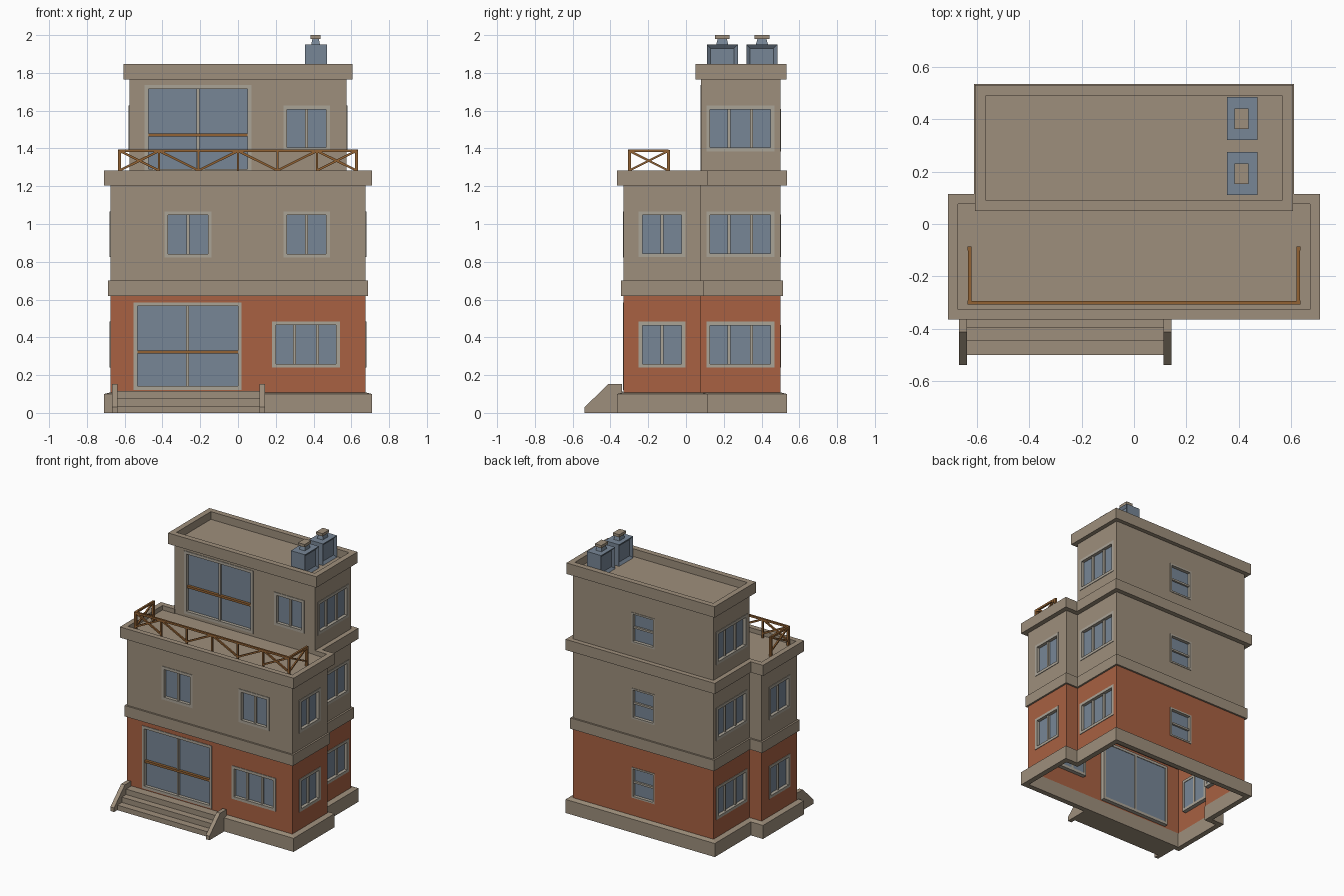
import bpy, bmesh
from mathutils import Vector

if "Cube" in bpy.data.objects:
    bpy.data.objects.remove(bpy.data.objects["Cube"])


def mat(name, rgb):
    m = bpy.data.materials.new(name)
    lin = [((c / 255 + 0.055) / 1.055) ** 2.4 for c in rgb]
    m.diffuse_color = (*lin, 1)
    m.use_nodes = True
    m.node_tree.nodes["Principled BSDF"].inputs["Base Color"].default_value = m.diffuse_color
    return m


STONE = mat("beige_render", (158, 143, 124))
RED = mat("red_brick", (168, 97, 66))
FRAME = mat("frame_grey", (170, 163, 150))
GLASS = mat("blue_glass", (119, 134, 150))
WOOD = mat("brown_wood", (146, 98, 52))


def finish(bm, name, m, recalc=True):
    if recalc:
        bmesh.ops.recalc_face_normals(bm, faces=bm.faces)
    me = bpy.data.meshes.new(name)
    bm.to_mesh(me)
    bm.free()
    me.materials.append(m)
    ob = bpy.data.objects.new(name, me)
    bpy.context.collection.objects.link(ob)
    return ob


def add_box(bm, p, q, top=1.0):
    """Box between two corners; top scales the upper face in x and y."""
    lo = [min(a, b) for a, b in zip(p, q)]
    hi = [max(a, b) for a, b in zip(p, q)]
    cx, cy = (lo[0] + hi[0]) / 2, (lo[1] + hi[1]) / 2
    v = []
    for z, s in ((lo[2], 1), (hi[2], top)):
        for x, y in ((lo[0], lo[1]), (hi[0], lo[1]), (hi[0], hi[1]), (lo[0], hi[1])):
            v.append(bm.verts.new((cx + (x - cx) * s, cy + (y - cy) * s, z)))
    for f in ((3, 2, 1, 0), (4, 5, 6, 7), (0, 1, 5, 4), (1, 2, 6, 5), (2, 3, 7, 6), (3, 0, 4, 7)):
        bm.faces.new([v[i] for i in f])


def add_bar(bm, a, b, w=0.014):
    """Square bar from a to b."""
    a, b = Vector(a), Vector(b)
    d = (b - a).normalized()
    s = d.cross(Vector((0, 0, 1)))
    s = (s if s.length > 0.01 else Vector((1, 0, 0))).normalized() * w / 2
    t = d.cross(s).normalized() * w / 2
    r = [[bm.verts.new(p + s * i + t * j) for i, j in ((1, 1), (-1, 1), (-1, -1), (1, -1))] for p in (a, b)]
    for i in range(4):
        k = (i + 1) % 4
        bm.faces.new((r[0][i], r[0][k], r[1][k], r[1][i]))
    bm.faces.new(r[0])
    bm.faces.new(r[1])


# Footprints: wide front block plus narrower back block
FX, BX, Y0, YM, Y1 = 0.675, 0.575, -0.33, 0.08, 0.5


def t_plan(d):
    f, b = FX + d, BX + d
    return [(-f, Y0 - d), (f, Y0 - d), (f, YM + d), (b, YM + d), (b, Y1 + d),
            (-b, Y1 + d), (-b, YM + d), (-f, YM + d)]


def r_plan(d):
    b = BX + d
    return [(-b, YM - d), (b, YM - d), (b, Y1 + d), (-b, Y1 + d)]


def ring(name, plan, out, inn, z0, z1, z1_in=None):
    bm = bmesh.new()
    loops = [[bm.verts.new((x, y, z)) for x, y in plan(d)]
             for d, z in ((out, z0), (out, z1), (inn, z1_in or z1), (inn, z0))]
    n = len(loops[0])
    for k in range(4):
        a, b = loops[k], loops[(k + 1) % 4]
        for i in range(n):
            j = (i + 1) % n
            bm.faces.new((a[i], a[j], b[j], b[i]))
    finish(bm, name, STONE)


def slab(name, plan, z):
    bm = bmesh.new()
    bm.faces.new([bm.verts.new((x, y, z)) for x, y in plan(0)])
    finish(bm, name, STONE, False)


def pt(side, plane, a, z, out=0):
    return {"front": (a, plane - out, z), "back": (a, plane + out, z),
            "right": (plane + out, a, z), "left": (-plane - out, a, z)}[side]


# Windows: side, wall plane, start, end, z0, z1, panes, has crossbar
D = "front"
wins = [(D, Y0, -0.553, 0.019, 0.122, 0.585, 2, "door"), (D, YM, -0.495, 0.071, 1.272, 1.735, 2, "door"),
        (D, Y0, 0.18, 0.54, 0.24, 0.485, 3, ""), (D, Y0, -0.39, -0.14, 0.822, 1.067, 2, ""),
        (D, Y0, 0.24, 0.487, 0.822, 1.067, 2, ""), (D, YM, 0.24, 0.487, 1.385, 1.627, 2, "")]
for i, z in enumerate((0.24, 0.824, 1.384)):
    for s in ("right", "left"):
        wins.append((s, BX, 0.108, 0.468, z, z + 0.243, 3, ""))
        if i < 2:
            wins.append((s, FX, -0.251, -0.003, z, z + 0.243, 2, ""))
    wins.append(("back", Y1, -0.094, 0.094, z, z + 0.225, 1, "sash"))

FRONT_WALLS = [("front", Y0, -FX, FX), ("right", FX, Y0, YM), ("left", FX, Y0, YM),
               ("back", YM, BX, FX), ("back", YM, -FX, -BX)]
BACK_WALLS = [("right", BX, YM, Y1), ("left", BX, YM, Y1), ("back", Y1, -BX, BX)]


def storey(name, walls, z0, z1, m):
    """Thin wall skin with the window openings left out."""
    bm = bmesh.new()
    for side, plane, a0, a1 in walls:
        holes = [w for w in wins if w[:2] == (side, plane) and z0 < w[4] < z1 and a0 < w[2] < a1]
        us = sorted({a0, a1, *(u for w in holes for u in w[2:4])})
        zs = sorted({z0, z1, *(z for w in holes for z in w[4:6])})
        for u, u2 in zip(us, us[1:]):
            for z, z2 in zip(zs, zs[1:]):
                if any(w[2] < (u + u2) / 2 < w[3] and w[4] < (z + z2) / 2 < w[5] for w in holes):
                    continue
                c = [(u, z), (u2, z), (u2, z2), (u, z2)]
                if side in ("left", "back"):
                    c.reverse()
                bm.faces.new([bm.verts.new(pt(side, plane, p, q)) for p, q in c])
    bmesh.ops.remove_doubles(bm, verts=bm.verts, dist=1e-5)
    finish(bm, name, m, False)


storey("ground_walls", FRONT_WALLS + BACK_WALLS, 0.1, 0.63, RED)
storey("middle_walls", FRONT_WALLS + BACK_WALLS, 0.63, 1.25, STONE)
storey("top_walls", [("front", YM, -BX, BX)] + BACK_WALLS, 1.25, 1.79, STONE)

# Frames, panes and door bars
for i, (s, pl, a0, a1, z0, z1, n, kind) in enumerate(wins):
    w = 0.012 if kind == "sash" else 0.02
    bm = bmesh.new()

    def piece(b, u, z, u2, z2, o, o2):
        add_box(b, pt(s, pl, u, z, o), pt(s, pl, u2, z2, o2))
    for u in (a0, a1 - w):
        piece(bm, u, z0, u + w, z1, -0.03, 0.004)
    for z in (z0, z1 - w):
        piece(bm, a0 + w, z, a1 - w, z + w, -0.03, 0.004)
    for k in range(1, n):
        u = a0 + (a1 - a0) * k / n
        piece(bm, u - 0.008, z0 + w, u + 0.008, z1 - w, -0.03, -0.008)
    if kind == "sash":
        zm = (z0 + z1) / 2
        piece(bm, a0 + w, zm - 0.007, a1 - w, zm + 0.007, -0.03, -0.006)
    finish(bm, f"{s}_window_frame_{i}", FRAME)
    bm = bmesh.new()
    piece(bm, a0 + w, z0 + w, a1 - w, z1 - w, -0.026, -0.02)
    finish(bm, f"{s}_window_glass_{i}", GLASS)
    if kind == "door":
        bm = bmesh.new()
        zb = z1 - 0.263
        piece(bm, a0 + w, zb - 0.008, a1 - w, zb + 0.008, -0.02, 0.0)
        finish(bm, f"door_push_bar_{i}", WOOD)

# Plinth, storey band, parapets and roof decks
ring("plinth", t_plan, 0.035, -0.004, 0, 0.1, 0.11)
ring("storey_band", t_plan, 0.013, -0.004, 0.62, 0.70)
ring("terrace_parapet", t_plan, 0.035, -0.004, 1.204, 1.283)
ring("roof_parapet", r_plan, 0.031, -0.01, 1.766, 1.847)
slab("terrace_deck", t_plan, 1.25)
slab("roof_deck", r_plan, 1.79)

# Entrance steps
bm = bmesh.new()
for y, ya, z in ((-0.397, -0.335, 0.116), (-0.447, -0.397, 0.076), (-0.50, -0.447, 0.037)):
    add_box(bm, (-0.638, y, 0), (0.115, ya, z))
finish(bm, "entrance_steps", STONE)

# Sloped step cheeks
for name, x in (("left_step_cheek", -0.667), ("right_step_cheek", 0.113)):
    bm = bmesh.new()
    prof = [(-0.34, 0), (-0.537, 0), (-0.537, 0.03), (-0.412, 0.152), (-0.34, 0.152)]
    f = bm.faces.new([bm.verts.new((x, y, z)) for y, z in prof])
    g = bmesh.ops.extrude_face_region(bm, geom=[f])
    bmesh.ops.translate(bm, vec=(0.03, 0, 0), verts=[v for v in g["geom"] if isinstance(v, bmesh.types.BMVert)])
    finish(bm, name, STONE)

# Terrace railing: posts, top rail, crossed ends and zigzag middle
bm = bmesh.new()
RX, RY, RB, ZB, ZT = 0.627, -0.30, -0.093, 1.283, 1.387
for sx in (-RX, RX):
    for y in (RY, RB):
        add_bar(bm, (sx, y, 1.25), (sx, y, ZT + 0.006), 0.016)
    add_bar(bm, (sx, RY, ZT), (sx, RB, ZT))
    add_bar(bm, (sx, RY, ZB), (sx, RB, ZT), 0.011)
    add_bar(bm, (sx, RY, ZT), (sx, RB, ZB), 0.011)
add_bar(bm, (-RX, RY, ZT), (RX, RY, ZT))
for k in range(6):
    x, x2 = -RX + RX * k / 3, -RX + RX * (k + 1) / 3
    za, zb = (ZB, ZT) if k % 2 == 0 else (ZT, ZB)
    add_bar(bm, (x, RY, za), (x2, RY, zb), 0.012)
    if k in (0, 5):
        add_bar(bm, (x, RY, zb), (x2, RY, za), 0.012)
    if k:
        add_bar(bm, (x, RY, 1.25), (x, RY, ZT), 0.012)
finish(bm, "terrace_railing", WOOD)

# Roof vents with recessed side panels, neck and cap
for i, y in enumerate((0.192, 0.402)):
    bm = bmesh.new()
    add_box(bm, (0.355, y - 0.082, 1.79), (0.471, y + 0.082, 1.95))
    bmesh.ops.recalc_face_normals(bm, faces=bm.faces)
    sides = [f for f in bm.faces if abs(f.normal.x) > 0.9]
    bmesh.ops.inset_individual(bm, faces=sides, thickness=0.028, depth=-0.015)
    add_box(bm, (0.388, y - 0.032, 1.95), (0.434, y + 0.032, 1.98), 0.75)
    finish(bm, f"roof_vent_{i}", GLASS)
    bm = bmesh.new()
    add_box(bm, (0.384, y - 0.039, 1.98), (0.437, y + 0.039, 2.0))
    finish(bm, f"roof_vent_cap_{i}", STONE)
